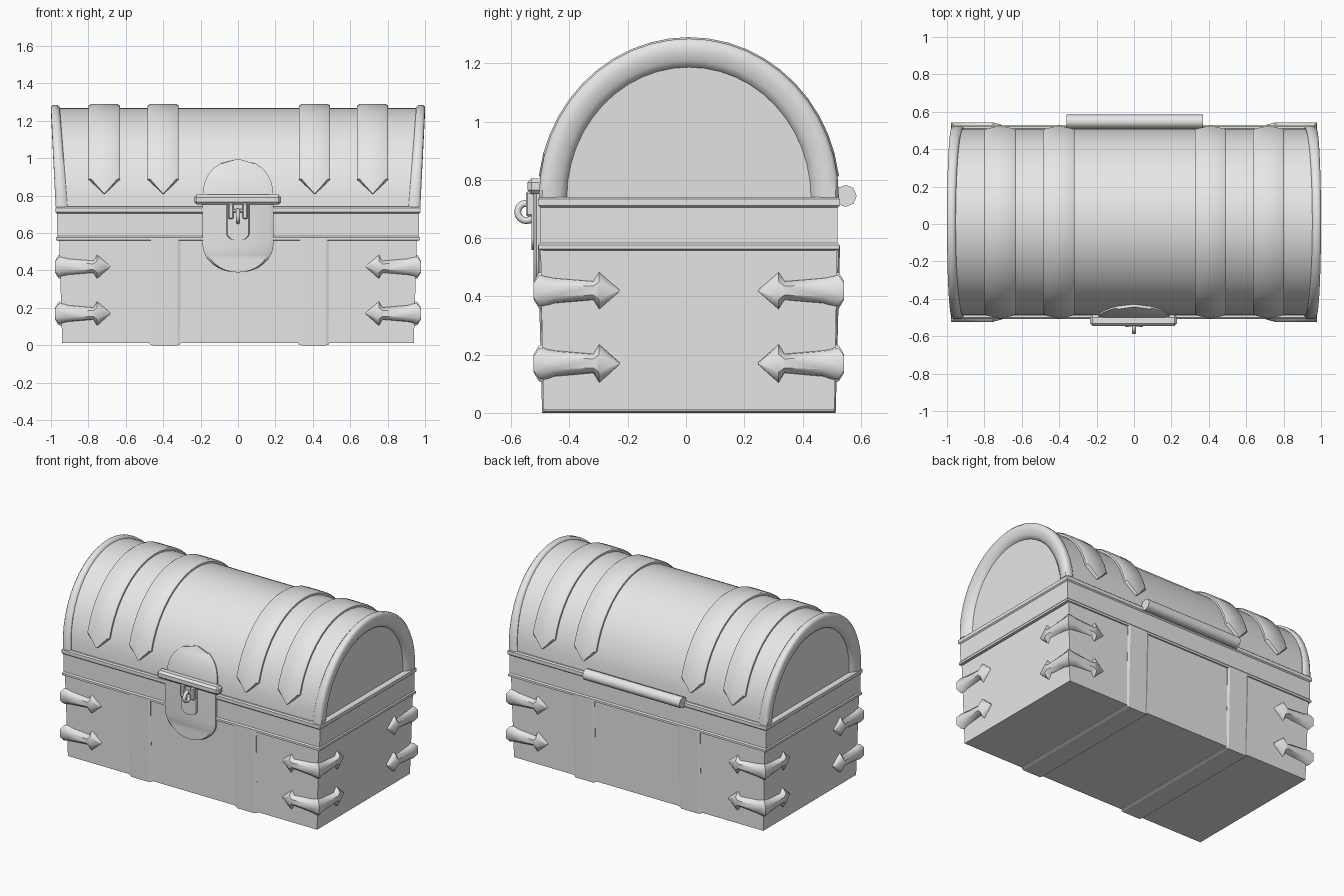
import bpy, bmesh, math
from mathutils import Vector

if "Cube" in bpy.data.objects:
    bpy.data.objects.remove(bpy.data.objects["Cube"], do_unlink=True)

grey = bpy.data.materials.new("plain grey")
grey.use_nodes = True
grey.diffuse_color = (0.8, 0.8, 0.8, 1)
grey.node_tree.nodes["Principled BSDF"].inputs["Base Color"].default_value = (0.8, 0.8, 0.8, 1)

MID_Y, SPRING_Z = 0.01, 0.74       # axis of the arched lid
LID_RY, LID_RZ = 0.50, 0.53        # lid half depth and rise


def finish(obj, angle=35):
    obj.data.materials.append(grey)
    bpy.ops.object.select_all(action="DESELECT")
    obj.select_set(True)
    bpy.context.view_layer.objects.active = obj
    bpy.ops.object.shade_smooth_by_angle(angle=math.radians(angle))
    return obj


def from_bmesh(name, bm, angle=35):
    bmesh.ops.recalc_face_normals(bm, faces=bm.faces)
    mesh = bpy.data.meshes.new(name)
    bm.to_mesh(mesh)
    bm.free()
    obj = bpy.data.objects.new(name, mesh)
    bpy.context.collection.objects.link(obj)
    return finish(obj, angle)


def loft(name, sections, angle=35):
    """Skin a row of equal closed cross-sections and cap both ends."""
    bm = bmesh.new()
    rings = [[bm.verts.new(p) for p in s] for s in sections]
    n = len(rings[0])
    for a, b in zip(rings, rings[1:]):
        for i in range(n):
            j = (i + 1) % n
            bm.faces.new((a[i], a[j], b[j], b[i]))
    bm.faces.new(rings[0])
    bm.faces.new(rings[-1])
    return from_bmesh(name, bm, angle)


def rect_stack(name, layers):
    """Stack of rectangles: (z, half width, half depth)."""
    return loft(name, [[(sx * w, MID_Y + sy * d, z) for sx, sy in
                        ((-1, -1), (1, -1), (1, 1), (-1, 1))] for z, w, d in layers], 20)


def arch(t, grow=0.0):
    """Lid curve; t = 0 at the front foot, pi at the back foot."""
    return (MID_Y - (LID_RY + grow) * math.cos(t), SPRING_Z + (LID_RZ + grow) * math.sin(t))


def lid_plate(name, x, stations, rise):
    """Raised plate over the lid from (angle, half width) stations."""
    sections = []
    for t, w in stations:
        outline = ((-w, -0.02), (-w, rise * 0.6), (-w * 0.85, rise),
                   (w * 0.85, rise), (w, rise * 0.6), (w, -0.02))
        sections.append([(x + dx, *arch(t, g)) for dx, g in outline])
    return loft(name, sections)


def box(name, x, y, z, bevel=0.006):
    bm = bmesh.new()
    bmesh.ops.create_cube(bm, size=1)
    for v in bm.verts:
        v.co = Vector([(r[0] + r[1]) / 2 + c * (r[1] - r[0]) for c, r in zip(v.co, (x, y, z))])
    bmesh.ops.bevel(bm, geom=bm.edges[:], offset=bevel, segments=1, affect="EDGES")
    return from_bmesh(name, bm)


# Lower box and the rimmed band around its mouth
rect_stack("chest_body", [(0.012, 0.94, 0.50), (0.60, 0.957, 0.51)])
rect_stack("mouth_band", [(0.558, 0.955, 0.50), (0.562, 0.972, 0.517), (0.576, 0.972, 0.517),
                          (0.584, 0.966, 0.510), (0.705, 0.968, 0.510), (0.712, 0.976, 0.518),
                          (0.735, 0.976, 0.518), (0.742, 0.965, 0.51)])

# Arched lid with end panels leaning slightly outward
STEPS = 24
angles = [math.pi * i / STEPS for i in range(STEPS + 1)]


def lean(z):
    return (z - SPRING_Z) / LID_RZ


loft("lid", [[(s * (0.943 + 0.03 * lean(arch(t)[1])), *arch(t)) for t in angles]
             for s in (-1, 1)], 30)

# Rounded rim on each lid end
rim_outline = ((-0.02, -0.055), (0.004, -0.055), (0.015, -0.042), (0.015, -0.012), (0.004, 0.0),
               (-0.03, 0.0), (-0.06, -0.01), (-0.08, -0.025), (-0.085, -0.045))
for s, side in ((1, "left"), (-1, "right")):
    rim = []
    for t in angles:
        h = math.sin(t)
        rim.append([(s * (0.975 + 0.025 * h + dx * (1.15 - 0.3 * h)), *arch(t, dr))
                    for dr, dx in rim_outline])
    loft("lid_rim_" + side, rim, 50)

# Pointed straps over the lid
t_tip, t_wide = math.asin(0.07 / LID_RZ), math.asin(0.145 / LID_RZ)
run = [t_wide + (math.pi - 2 * t_wide) * i / 20 for i in range(21)]
strap = [(t_tip, 0.003)] + [(t, 0.083) for t in run] + [(math.pi - t_tip, 0.003)]
for x in (-0.715, -0.40, 0.41, 0.72):
    lid_plate("lid_strap", x, strap, 0.02)

# Straps down the front, under the floor and up the back
path = ((-0.497, 0.575, -1, 0), (-0.482, 0.012, -1, -1),
        (0.502, 0.012, 1, -1), (0.517, 0.575, 1, 0))
for x in (-0.39, 0.405):
    loft("body_strap", [[(x + dx, y + ny * d, z + nz * d) for dx, d in
                         ((-0.082, -0.01), (-0.082, 0.006), (-0.066, 0.012),
                          (0.066, 0.012), (0.082, 0.006), (0.082, -0.01))]
                        for y, z, ny, nz in path], 20)

# Arrow-ended clamps wrapped around the four corners
leg = ((0.265, 0.003), (0.195, 0.068), (0.175, 0.034), (0.04, 0.046))
clamp_outline = ((-1, -0.012), (-0.9, 0.012), (-0.45, 0.03), (0.45, 0.03), (0.9, 0.012), (1, -0.012))


def clamp(sx, sy, z):
    stations = [(d, 0, h, 0, 1) for d, h in leg] + [(0, 0, 0.057, 1, 1)]
    stations += [(0, d, h, 1, 0) for d, h in reversed(leg)]
    sections = []
    for ax, ay, h, nx, ny in stations:
        k = 0.35 if h < 0.01 else 1      # thin at the tips
        sections.append([(sx * (0.948 - ax + nx * o * k), MID_Y + sy * (0.503 - ay + ny * o * k),
                          z + h * e) for e, o in clamp_outline])
    loft("corner_clamp", sections, 40)


for sx in (-1, 1):
    for sy in (-1, 1):
        for z in (0.42, 0.17):
            clamp(sx, sy, z)

# Lock: upper plate on the lid, lower plate on the body
top_angle = math.asin(0.25 / LID_RZ)
upper = []
for i in range(10):
    f = i / 9
    upper.append((0.05 + (top_angle - 0.05) * f, max(0.004, 0.19 * math.sqrt(1 - f ** 2.6))))
lid_plate("lock_upper_plate", 0, upper, 0.014)


def hanging_plate(name, w, top, straight, bottom, back, front):
    rows = [(top, w)]
    for i in range(9):
        a = math.pi / 2 * i / 8
        rows.append((straight - (straight - bottom) * math.sin(a), max(0.004, w * math.cos(a))))
    loft(name, [[(-r, back, z), (-r, front + 0.01, z), (-r * 0.9, front, z),
                 (r * 0.9, front, z), (r, front + 0.01, z), (r, back, z)] for z, r in rows])


hanging_plate("lock_lower_plate", 0.19, 0.775, 0.54, 0.39, -0.47, -0.523)
hanging_plate("lock_inner_plate", 0.063, 0.75, 0.60, 0.56, -0.51, -0.531)
box("lock_bar", (-0.235, 0.23), (-0.545, -0.485), (0.752, 0.805), 0.014)

# Hasp prongs and ring
for x in (-0.038, 0.038):
    box("hasp_prong", (x - 0.014, x + 0.014), (-0.55, -0.515), (0.675, 0.76))
box("hasp_pin", (-0.05, 0.05), (-0.548, -0.53), (0.71, 0.73), 0.004)
bpy.ops.mesh.primitive_torus_add(location=(0, -0.548, 0.69), rotation=(0, math.pi / 2, 0),
                                 major_radius=0.03, minor_radius=0.012,
                                 major_segments=16, minor_segments=8)
ring = bpy.context.object
ring.name = "hasp_ring"
finish(ring, 60)

# Round hinge along the back
bpy.ops.mesh.primitive_cylinder_add(vertices=8, radius=0.038, depth=0.73,
                                    location=(0.005, 0.548, 0.745),
                                    rotation=(0, math.pi / 2, 0))
hinge = bpy.context.object
hinge.name = "back_hinge"
finish(hinge, 50)
